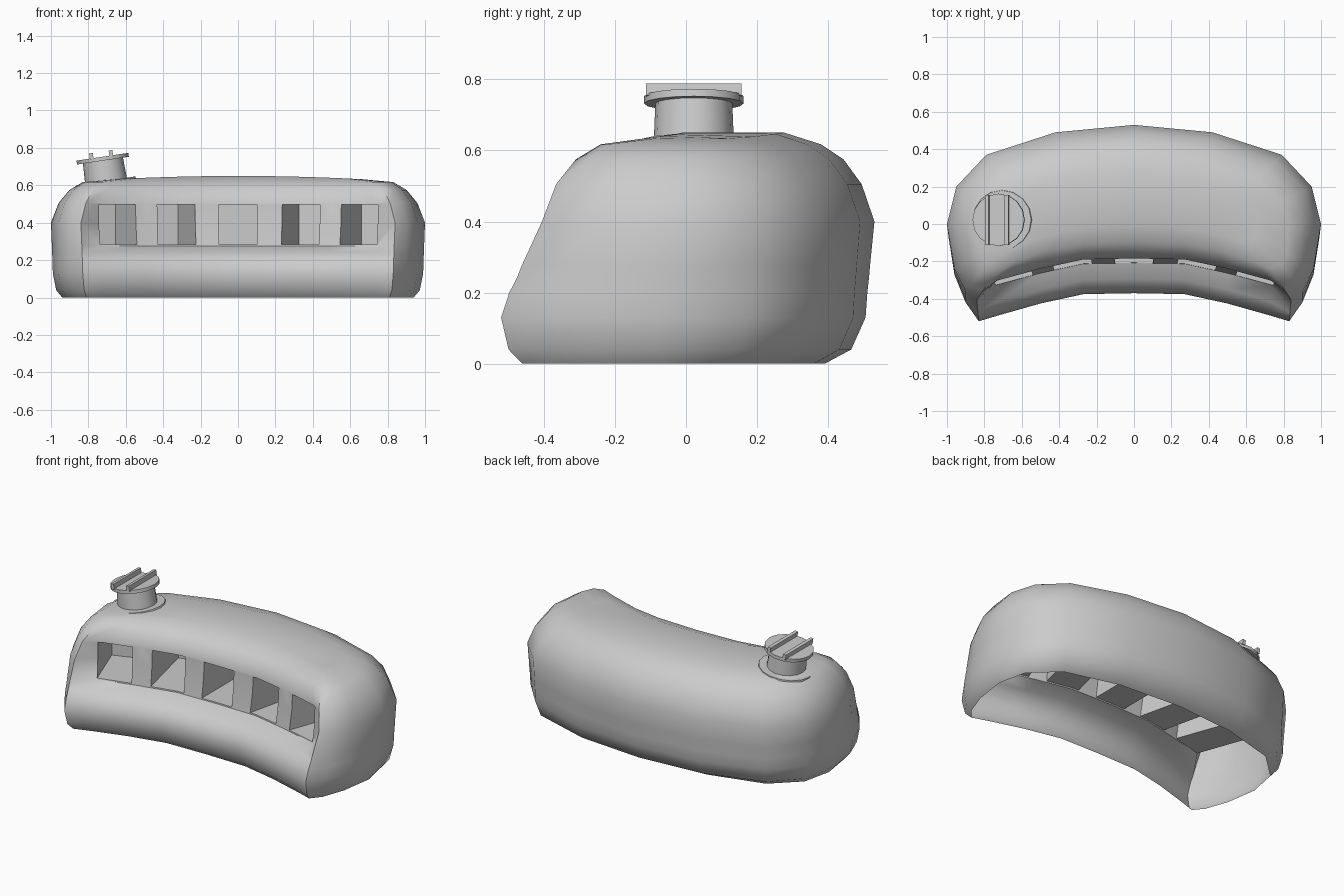
import bpy, bmesh, math
from mathutils import Matrix, Vector

if "Cube" in bpy.data.objects:
    bpy.data.objects.remove(bpy.data.objects["Cube"])

# Half outlines in plan, from front centre round the end to back centre
FOOT = [(0, -.31), (.27, -.315), (.5, -.365), (.72, -.43), (.81, -.46), (.86, -.4),
        (.91, -.26), (.94, -.06), (.9, .12), (.74, .27), (.4, .36), (0, .39)]
LOW = [(0, -.37), (.27, -.375), (.5, -.425), (.73, -.49), (.83, -.52), (.9, -.42),
       (.96, -.27), (.99, -.08), (.95, .17), (.79, .35), (.42, .47), (0, .505)]
MID = [(0, -.19), (.27, -.195), (.5, -.245), (.74, -.31), (.84, -.405), (.9, -.36),
       (.96, -.24), (1, 0), (.95, .2), (.79, .37), (.42, .49), (0, .53)]
TOP = [(0, -.1), (.27, -.11), (.45, -.14), (.63, -.2), (.73, -.24), (.79, -.22),
       (.82, -.15), (.83, 0), (.79, .12), (.66, .24), (.36, .34), (0, .38)]
RIDGE = [(x * .8, .12 + (y - .12) * .6) for x, y in TOP]

# Rings: lower outline, upper outline, mix at the front, mix round the ends, height
RINGS = [(FOOT, LOW, 0, 0, 0), (FOOT, LOW, .65, .65, .04), (FOOT, LOW, 1, 1, .13),
         (LOW, MID, .12, .2, .2), (LOW, MID, .42, .4, .245), (LOW, MID, .9, .5, .275),
         (LOW, MID, 1, 1, .4), (MID, TOP, .07, .24, .505), (MID, TOP, .35, .58, .575),
         (MID, TOP, 1, 1, .617)]


def finish(name, bm, angle=40):
    bmesh.ops.recalc_face_normals(bm, faces=bm.faces)
    me = bpy.data.meshes.new(name)
    bm.to_mesh(me)
    bm.free()
    ob = bpy.data.objects.new(name, me)
    bpy.context.collection.objects.link(ob)
    smooth(ob, angle)
    return ob


def smooth(ob, angle):
    bpy.ops.object.select_all(action='DESELECT')
    bpy.context.view_layer.objects.active = ob
    ob.select_set(True)
    bpy.ops.object.shade_smooth_by_angle(angle=math.radians(angle))


# Bean-shaped shell, closed until the windows are cut
bm = bmesh.new()
loops = []


def add_ring(half, zfun):
    full = half + [(-x, y) for x, y in half[-2:0:-1]]
    loops.append([bm.verts.new((x, y, zfun(x))) for x, y in full])


for a, b, tf, te, z in RINGS:
    half = []
    for k, (p, q) in enumerate(zip(a, b)):
        t = tf if k < 4 else te
        half.append((p[0] + (q[0] - p[0]) * t, p[1] + (q[1] - p[1]) * t))
    add_ring(half, lambda x: z)
add_ring(RIDGE, lambda x: .65 - .04 * x * x)
n = len(loops[0])
for lo, hi in zip(loops, loops[1:]):
    for i in range(n):
        j = (i + 1) % n
        bm.faces.new((lo[i], lo[j], hi[j], hi[i]))
bm.faces.new(loops[0])
r = loops[-1]
for k in range(5):
    bm.faces.new((r[k], r[k + 1], r[10 - k], r[11 - k]))
    bm.faces.new((r[-k], r[-k - 1], r[12 + k], r[11 + k]))
body = finish("curved_body", bm)

# Window pockets fanned along the concave front
bm = bmesh.new()
for x, y, deg, depth in [(-.645, -.285, 20, .31), (-.33, -.21, 13, .4), (0, -.19, 0, .4),
                         (.337, -.21, -13, .4), (.65, -.285, -20, .31)]:
    m = (Matrix.Translation((x, y, .39)) @ Matrix.Rotation(math.radians(deg), 4, 'Z')
         @ Matrix.Translation((0, (depth - .07) / 2, 0))
         @ Matrix.Diagonal((.205, depth + .07, .215, 1)))
    bmesh.ops.create_cube(bm, size=1, matrix=m)
cutter = finish("window_cutter", bm, 1)
cutter.hide_render = True
mod = body.modifiers.new("windows", 'BOOLEAN')
mod.operation = 'DIFFERENCE'
mod.solver = 'EXACT'
mod.object = cutter
dg = bpy.context.evaluated_depsgraph_get()
mesh = bpy.data.meshes.new_from_object(body.evaluated_get(dg))
body.modifiers.clear()
body.data = mesh
bpy.data.objects.remove(cutter)

# Open underside
bm = bmesh.new()
bm.from_mesh(mesh)
under = [f for f in bm.faces if all(v.co.z < .001 for v in f.verts)]
bmesh.ops.delete(bm, geom=under, context='FACES')
bm.to_mesh(mesh)
bm.free()
smooth(body, 40)

# Tilted filler neck with flange, lid and two grip bars
TILT = Matrix.Translation((-.705, .022, .618)) @ Matrix.Rotation(math.radians(-8.5), 4, 'Y')


def disc(name, r1, r2, z0, z1, sides=16):
    bm = bmesh.new()
    bmesh.ops.create_cone(bm, cap_ends=True, segments=sides, radius1=r1, radius2=r2,
                          depth=z1 - z0,
                          matrix=TILT @ Matrix.Translation((0, 0, (z0 + z1) / 2)))
    return finish(name, bm, 40)


disc("neck_flange", .162, .158, -.012, .006)
disc("neck", .113, .108, 0, .12)
disc("lid", .14, .14, .115, .136)
for side, x in (("left", -.058), ("right", .048)):
    bm = bmesh.new()
    bmesh.ops.create_cube(bm, size=1, matrix=TILT @ Matrix.Translation((x, 0, .147))
                          @ Matrix.Diagonal((.02, .268, .034, 1)))
    finish("grip_bar_" + side, bm, 30)
